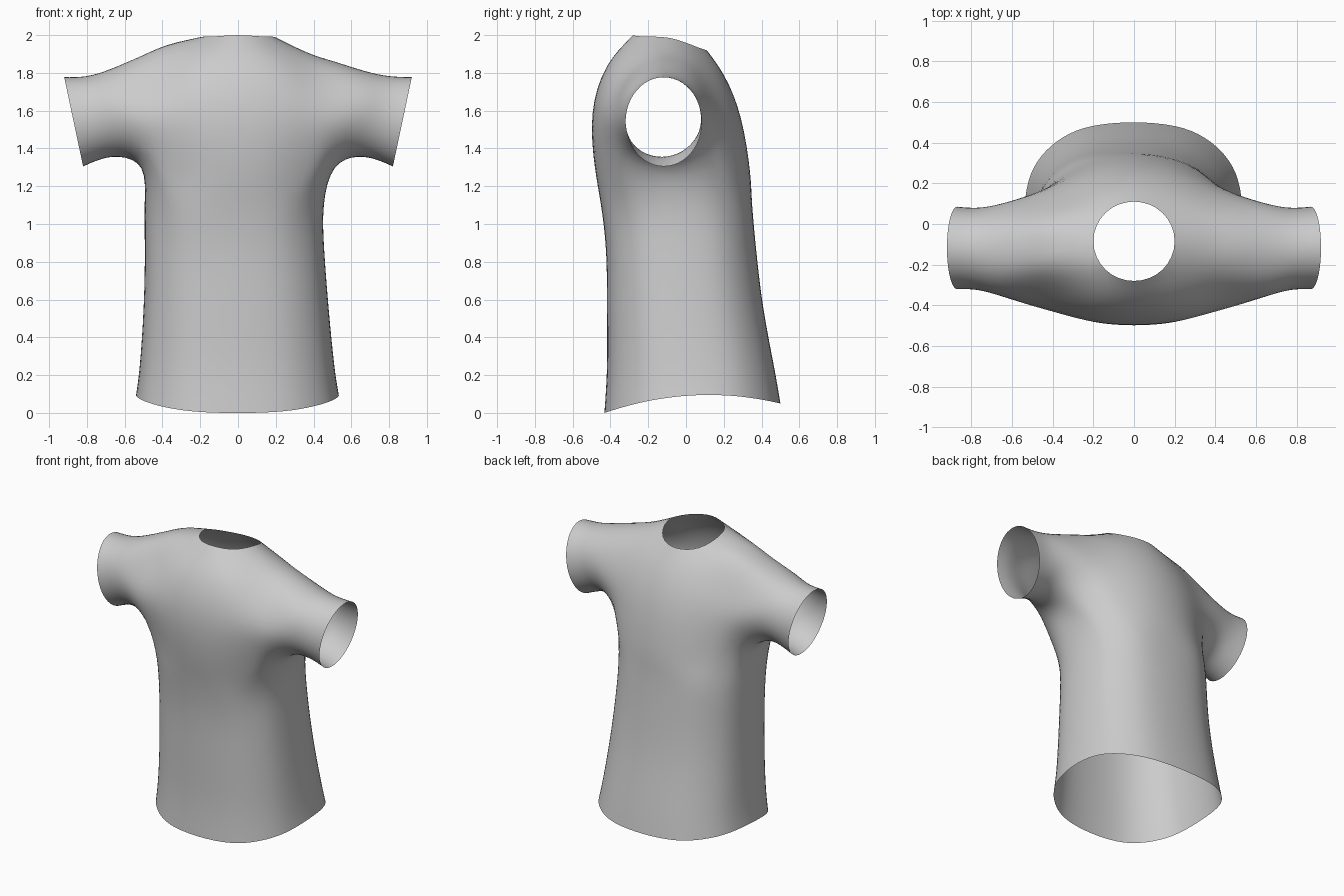
import bpy, bmesh, math
from mathutils import Vector

if "Cube" in bpy.data.objects:
    bpy.data.objects.remove(bpy.data.objects["Cube"])

N = 12  # points round each sleeve section: 0 top, 3 front, 6 bottom, 9 back

# Yoke sections, (y, z) by point index, from the centre out to the armpit
CENTRE = {1: (-.28, 2.0), 2: (-.42, 1.83), 3: (-.495, 1.58), 4: (-.482, 1.3),
          8: (.338, 1.28), 9: (.29, 1.56), 10: (.205, 1.78), 11: (.11, 1.92)}
NECK = {0: (-.085, 1.985), 1: (-.225, 1.992), 2: (-.40, 1.82), 3: (-.48, 1.57), 4: (-.46, 1.3),
        8: (.31, 1.28), 9: (.262, 1.56), 10: (.17, 1.78), 11: (.055, 1.938)}
SHOULDER = {0: (-.10, 1.905), 1: (-.23, 1.88), 2: (-.36, 1.76), 3: (-.44, 1.56), 4: (-.395, 1.31),
            8: (.225, 1.29), 9: (.20, 1.54), 10: (.135, 1.73), 11: (.03, 1.86)}
ARMPIT = {0: (-.11, 1.86), 1: (-.23, 1.83), 2: (-.335, 1.73), 3: (-.40, 1.56), 4: (-.35, 1.37),
          5: (-.23, 1.31), 6: (-.1, 1.295), 7: (.03, 1.31), 8: (.12, 1.36), 9: (.145, 1.55),
          10: (.10, 1.71), 11: (.01, 1.82)}
YOKE = [(0, CENTRE), (.2, NECK), (.37, SHOULDER), (.51, ARMPIT)]
# Sleeve sections: x top, x bottom, z top, z bottom, y front, y back
SLEEVE = [(.67, .63, 1.81, 1.355, -.355, .10),
          (.80, .735, 1.783, 1.34, -.325, .08),
          (.92, .82, 1.777, 1.305, -.32, .085)]
# Torso rings: z, half width, x centre, y front, y back (last one is the hem)
TORSO = [(1.1, .475, -.02, -.45, .35), (.85, .475, -.018, -.423, .373),
         (.55, .490, -.01, -.418, .41), (.25, .515, -.005, -.418, .465),
         (None, .537, -.003, -.432, .5)]
LEFT_LIFT = {2: .04, 3: .03, 4: .012}  # the left shoulder sits a little higher

bm = bmesh.new()
grid = {}

# Sleeve-to-sleeve tube
for s in range(-6, 7):
    a, side = abs(s), (1 if s >= 0 else -1)
    for k in range(N):
        if a <= 3:
            x, pts = YOKE[a]
            if k not in pts:
                continue
            y, z = pts[k]
            if a == 1 and k in (1, 11):
                x = .14
            if a == 3 and k in (4, 8):
                x = .475
        else:
            xt, xb, zt, zb, yf, yb = SLEEVE[a - 4]
            t = 2 * math.pi * k / N
            x = (xt + xb) / 2 + (xt - xb) / 2 * math.cos(t)
            y = (yf + yb) / 2 + (yf - yb) / 2 * math.sin(t)
            z = (zt + zb) / 2 + (zt - zb) / 2 * math.cos(t)
        if side < 0 and k in (11, 0, 1):
            z += LEFT_LIFT.get(a, 0)
        grid[s, k] = bm.verts.new((side * x, y, z))
for s in range(-6, 6):
    for k in range(N):
        keys = [(s, k), (s + 1, k), (s + 1, (k + 1) % N), (s, (k + 1) % N)]
        if all(key in grid for key in keys):
            bm.faces.new([grid[key] for key in keys])

# Torso, hung from the open underside of the tube
loop = ([(s, 4) for s in range(0, 4)] + [(3, 5), (3, 6), (3, 7)]
        + [(s, 8) for s in range(3, -4, -1)]
        + [(-3, 7), (-3, 6), (-3, 5)] + [(s, 4) for s in range(-3, 0)])
ring = [grid[key] for key in loop]
M = len(ring)


def rounded(v, p=.82):
    return math.copysign(abs(v) ** p, v)


for z, rx, cx, yf, yb in TORSO:
    new = []
    for i in range(M):
        t = 2 * math.pi * i / M
        x = cx + rx * rounded(math.sin(t))
        y = (yf + yb) / 2 + (yf - yb) / 2 * rounded(math.cos(t))
        h = z if z is not None else .095 - .095 * ((y - .12) / .55) ** 2
        new.append(bm.verts.new((x, y, h)))
    for i in range(M):
        j = (i + 1) % M
        bm.faces.new((ring[i], ring[j], new[j], new[i]))
    ring = new

bmesh.ops.recalc_face_normals(bm, faces=bm.faces[:])
for f in bm.faces:
    f.smooth = True
mesh = bpy.data.meshes.new("shirt")
bm.to_mesh(mesh)
bm.free()
shirt = bpy.data.objects.new("shirt", mesh)
bpy.context.collection.objects.link(shirt)
sub = shirt.modifiers.new("Subdivision", 'SUBSURF')
sub.levels = sub.render_levels = 2

# Push the cage outward until the smooth surface passes through the points above
target = [v.co.copy() for v in mesh.vertices]
for _ in range(6):
    bpy.context.view_layer.update()
    ev = shirt.evaluated_get(bpy.context.evaluated_depsgraph_get())
    tmp = ev.to_mesh()
    now = [Vector(tmp.vertices[i].co) for i in range(len(target))]
    ev.to_mesh_clear()
    for v, goal, cur in zip(mesh.vertices, target, now):
        v.co += .8 * (goal - cur)
    mesh.update()
    shirt.update_tag()
